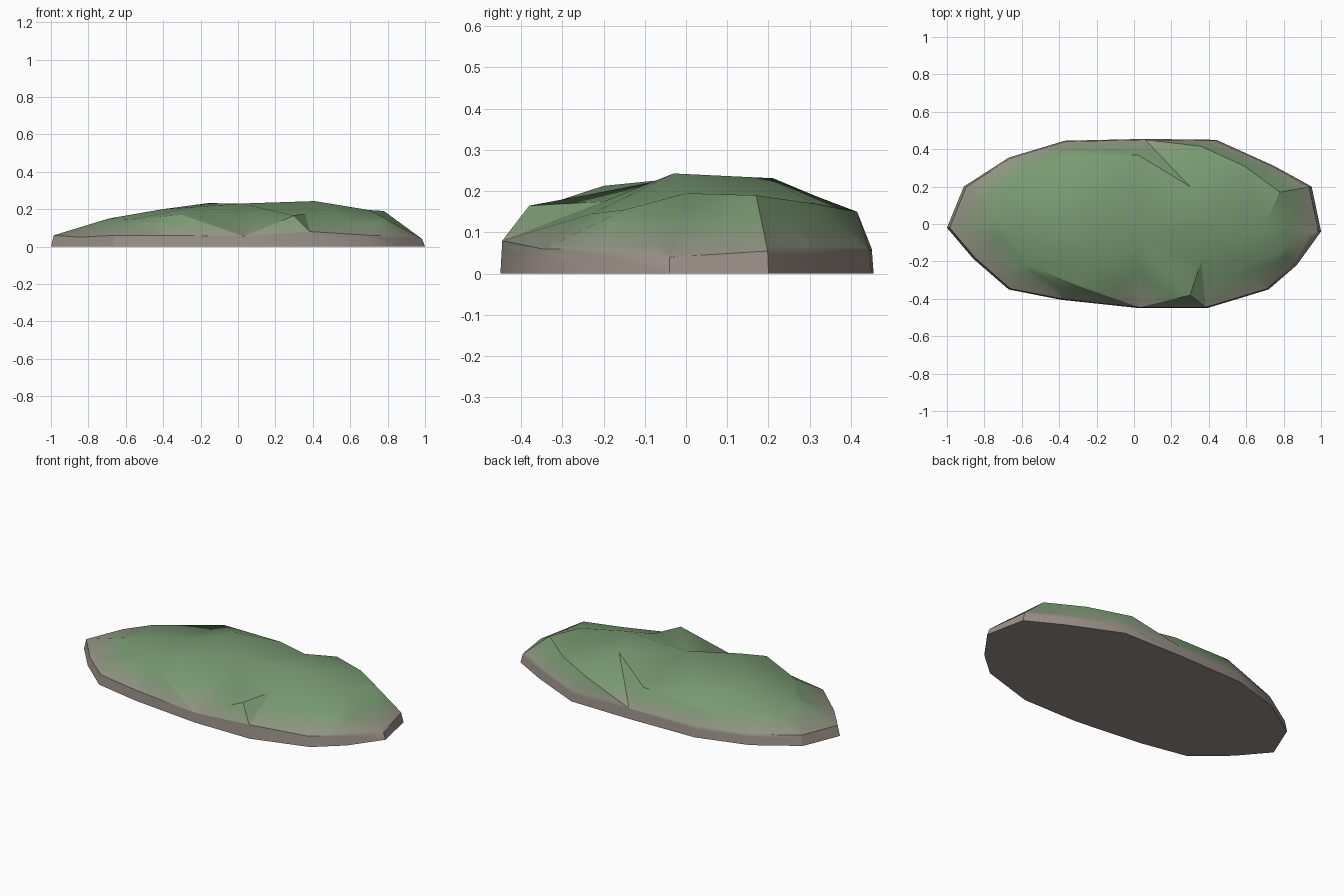
import bpy, bmesh
from mathutils import Vector
from mathutils.geometry import delaunay_2d_cdt

if "Cube" in bpy.data.objects:
    bpy.data.objects.remove(bpy.data.objects["Cube"])

# Footprint outline, clockwise from the left tip, with the height of the lip above it
outline = [(-1, -.02, .06), (-.91, .2, .06), (-.67, .355, .06), (-.37, .445, .06),
           (.06, .455, .06), (.44, .45, .055), (.75, .31, .06), (.95, .2, .055),
           (1, -.04, .04), (.87, -.22, .06), (.72, -.35, .06), (.39, -.45, .08),
           (.03, -.45, .055), (-.39, -.405, .06), (-.67, -.35, .06), (-.86, -.185, .05)]

# Crown points: shoulders, peaks and the dip on the front right
crown = [(-.69, -.02, .15), (-.7, .19, .14), (-.35, .37, .165), (-.16, .21, .232),
         (.02, .37, .165), (.36, .415, .15), (.59, .31, .17), (.78, .17, .19),
         (.41, -.03, .243), (.02, -.03, .23), (.78, -.15, .155), (.58, -.23, .145),
         (.36, -.2, .175), (.3, -.38, .165), (-.3, -.33, .17), (-.22, -.2, .213),
         (-.57, -.22, .145), (-.4, 0, .2), (.3, .2, .232), (.7, 0, .195)]

n = len(outline)
lip = [(x * .985, y * .99, z) for x, y, z in outline]
points = lip + crown

# Triangulate the top surface inside the lip
flat = [Vector(p[:2]) for p in points]
ring = [(i, (i + 1) % n) for i in range(n)]
co, _, tris, orig, _, _ = delaunay_2d_cdt(flat, ring, [], 1, 1e-6)

bm = bmesh.new()
top = [bm.verts.new(p) for p in points]
base = [bm.verts.new((x, y, 0)) for x, y, _ in outline]
for t in tris:
    bm.faces.new([top[orig[i][0]] for i in t])

# Side walls and flat underside
for i, j in ring:
    bm.faces.new((base[i], base[j], top[j]))
    bm.faces.new((base[i], top[j], top[i]))
bm.faces.new(base)
bmesh.ops.recalc_face_normals(bm, faces=bm.faces)

# Slice into height bands so the stone fades into moss
levels = [.045, .065, .085, .105, .125]
for z in levels:
    bmesh.ops.bisect_plane(bm, geom=bm.verts[:] + bm.edges[:] + bm.faces[:],
                           plane_co=(0, 0, z), plane_no=(0, 0, 1), dist=1e-5)
for f in bm.faces:
    f.material_index = sum(f.calc_center_median().z > z for z in levels)

mesh = bpy.data.meshes.new("mossy_rock")
bm.to_mesh(mesh)
bm.free()
rock = bpy.data.objects.new("mossy_rock", mesh)
bpy.context.collection.objects.link(rock)

# Colours from bare stone to moss
stone, moss = Vector((.33, .28, .25)), Vector((.19, .32, .17))
for i in range(len(levels) + 1):
    mat = bpy.data.materials.new(f"stone_to_moss_{i}")
    mat.diffuse_color = (*stone.lerp(moss, i / len(levels)), 1)
    mat.use_nodes = True
    mat.node_tree.nodes["Principled BSDF"].inputs["Base Color"].default_value = mat.diffuse_color
    mesh.materials.append(mat)

bpy.context.view_layer.objects.active = rock
rock.select_set(True)
bpy.ops.object.shade_smooth_by_angle(angle=.52)
